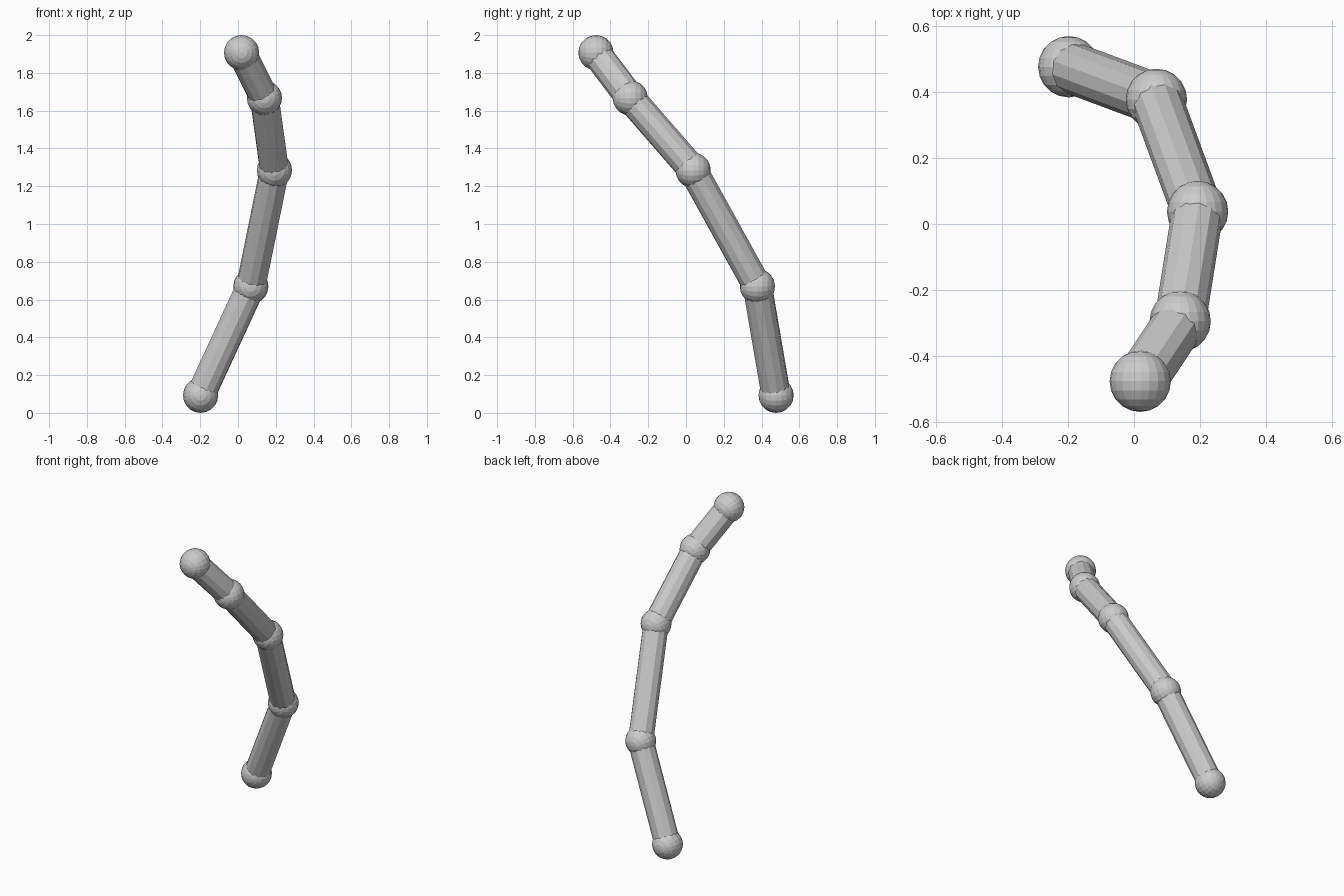
import bpy
from math import pi
from mathutils import Vector

if "Cube" in bpy.data.objects:
    bpy.data.objects.remove(bpy.data.objects["Cube"])

JOINT_R = 0.093
ROD_R = 0.078

# Joint centres, from the foot to the tip
joints = [Vector(p) for p in (
    (-0.198, 0.477, 0.093),
    (0.068, 0.378, 0.67),
    (0.193, 0.038, 1.284),
    (0.14, -0.295, 1.667),
    (0.019, -0.477, 1.907),
)]


def add_joint(name, centre):
    # Faceted ball with its poles along y
    bpy.ops.mesh.primitive_uv_sphere_add(
        segments=20, ring_count=10, radius=JOINT_R,
        location=centre, rotation=(pi / 2, 0, 0))
    bpy.context.object.name = name


def add_rod(name, a, b):
    # Faceted rod running between two ball centres
    d = b - a
    bpy.ops.mesh.primitive_cylinder_add(
        vertices=12, radius=ROD_R, depth=d.length, location=(a + b) / 2)
    rod = bpy.context.object
    rod.name = name
    rod.rotation_euler = d.to_track_quat('Z', 'Y').to_euler()


# Balls
for i, p in enumerate(joints):
    add_joint(f"joint_ball_{i + 1}", p)

# Rods
for i, (a, b) in enumerate(zip(joints, joints[1:])):
    add_rod(f"rod_{i + 1}", a, b)
